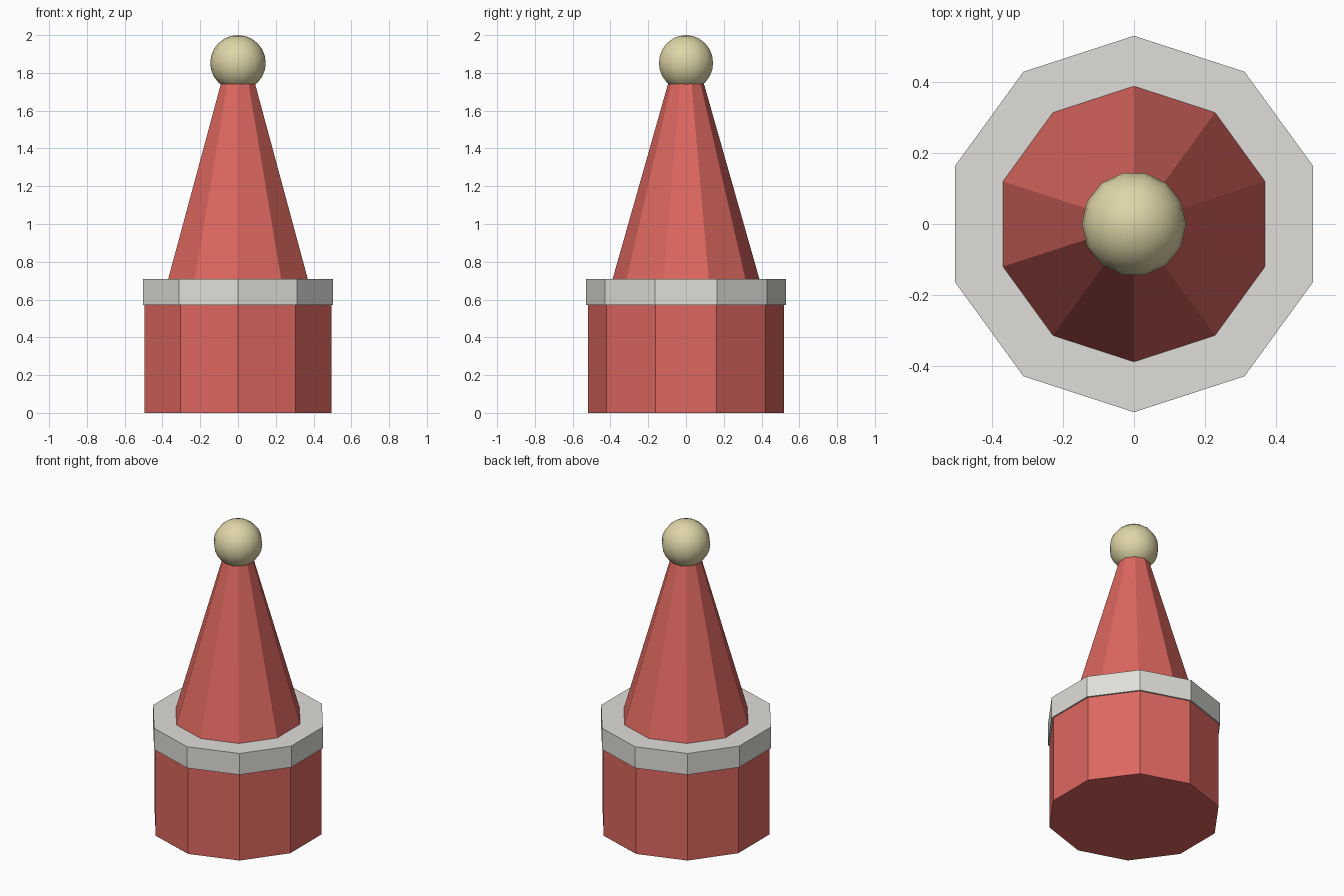
import bpy
import math

cube = bpy.data.objects.get("Cube")
if cube:
    bpy.data.objects.remove(cube, do_unlink=True)


def material(name, rgb):
    m = bpy.data.materials.new(name)
    m.use_nodes = True
    m.diffuse_color = (*rgb, 1)
    m.node_tree.nodes["Principled BSDF"].inputs["Base Color"].default_value = (*rgb, 1)
    return m


red = material("red", (0.72, 0.135, 0.115))
grey = material("pale grey", (0.74, 0.73, 0.69))
cream = material("cream", (0.74, 0.67, 0.39))


def tier(name, z0, z1, r0, r1, mat):
    """Ten-sided tier with a corner on the y axis."""
    bpy.ops.mesh.primitive_cone_add(vertices=10, radius1=r0, radius2=r1,
                                    depth=z1 - z0, location=(0, 0, (z0 + z1) / 2))
    ob = bpy.context.object
    ob.name = name
    ob.data.materials.append(mat)
    return ob


# Drum, rim band and tall tapered roof
tier("base_drum", 0, 0.575, 0.52, 0.52, red)
tier("rim_band", 0.57, 0.71, 0.53, 0.53, grey)
tier("tapered_roof", 0.70, 1.76, 0.391, 0.09, red)

# Ball on the tip, with a corner on the y axis
bpy.ops.mesh.primitive_uv_sphere_add(segments=14, ring_count=12, radius=0.147,
                                     location=(0, 0, 1.853),
                                     rotation=(0, 0, math.pi / 2))
ball = bpy.context.object
ball.name = "tip_ball"
ball.data.materials.append(cream)
bpy.ops.object.shade_smooth()
